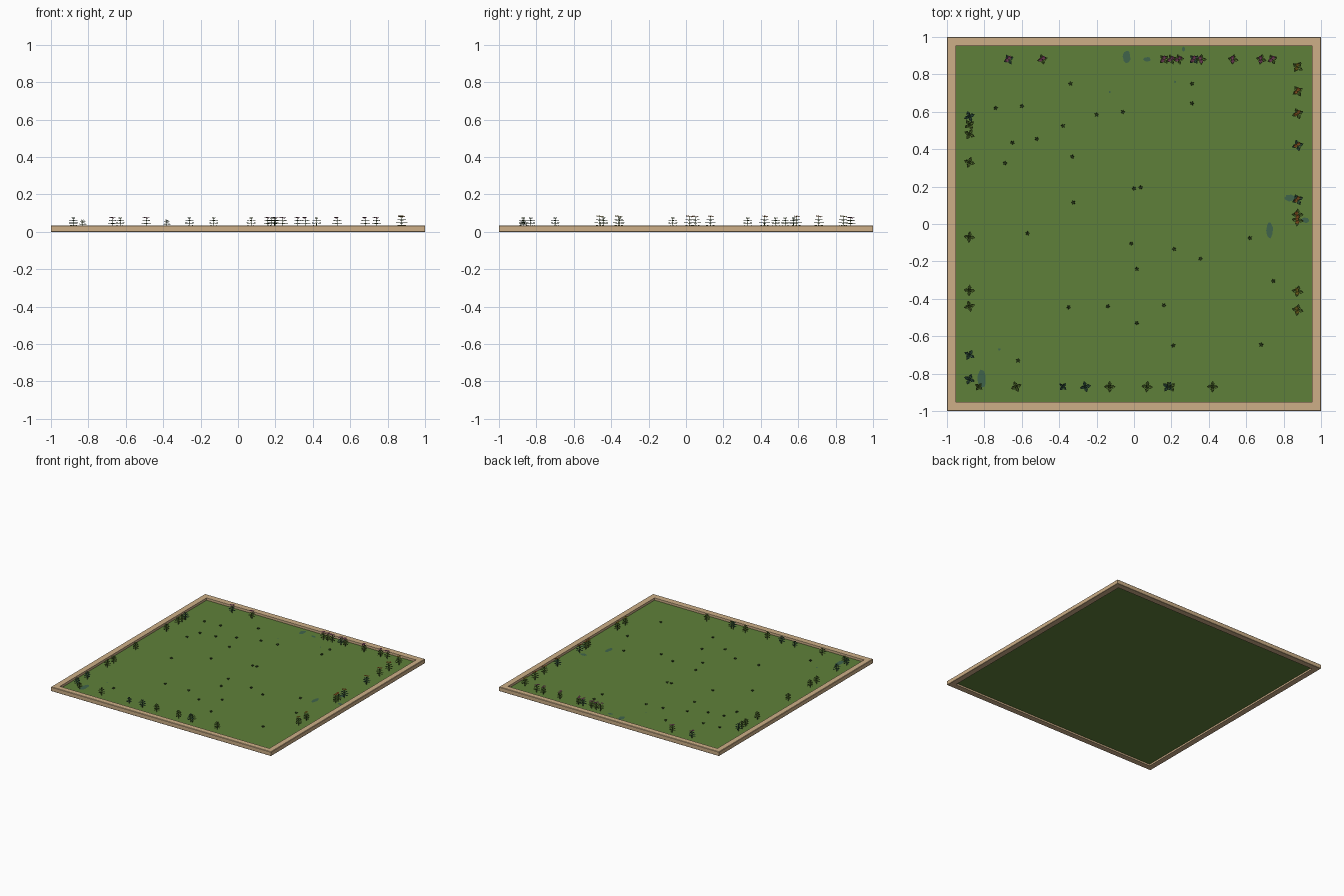
import bpy, bmesh, math, random
from mathutils import Vector

if "Cube" in bpy.data.objects:
    bpy.data.objects.remove(bpy.data.objects["Cube"])

random.seed(4)
LAWN_Z = 0.014


def lin(c):
    c /= 255
    return c / 12.92 if c <= 0.04045 else ((c + 0.055) / 1.055) ** 2.4


def mat(name, r, g, b):
    m = bpy.data.materials.new(name)
    m.diffuse_color = (lin(r), lin(g), lin(b), 1)
    m.use_nodes = True
    m.node_tree.nodes["Principled BSDF"].inputs["Base Color"].default_value = m.diffuse_color
    return m


WOOD = mat("pale wood", 205, 175, 135)
LAWN = mat("lawn green", 95, 128, 58)
MATS = [mat("leaf green", 88, 118, 48), mat("blue green leaf", 58, 95, 72),
        mat("stem green", 62, 88, 42), mat("pink petal", 205, 115, 160),
        mat("orange petal", 225, 140, 60), mat("yellow petal", 195, 170, 55),
        mat("moss", 64, 100, 75)]
LEAF, BLUE, STEM, PINK, ORANGE, YELLOW, MOSS = range(7)


def finish(name, bm, mats):
    me = bpy.data.meshes.new(name)
    bm.to_mesh(me)
    bm.free()
    for m in mats:
        me.materials.append(m)
    ob = bpy.data.objects.new(name, me)
    bpy.context.collection.objects.link(ob)
    return ob


def face(bm, pts, m):
    bm.faces.new([bm.verts.new(p) for p in pts]).material_index = m


# wooden border: rectangular profile swept round a square
bm = bmesh.new()
profile = [(1, 0.002), (0.998, 0), (0.952, 0), (0.952, 0.033),
           (0.955, 0.035), (0.997, 0.035), (1, 0.032)]
rings = [[bm.verts.new((sx * r, sy * r, z)) for r, z in profile]
         for sx, sy in ((-1, -1), (1, -1), (1, 1), (-1, 1))]
n = len(profile)
for i in range(4):
    a, b = rings[i], rings[(i + 1) % 4]
    for j in range(n):
        k = (j + 1) % n
        bm.faces.new((a[j], b[j], b[k], a[k]))
bmesh.ops.recalc_face_normals(bm, faces=bm.faces)
finish("wooden_border", bm, [WOOD])

# lawn sheet
bm = bmesh.new()
face(bm, [(x * 0.953, y * 0.953, LAWN_Z) for x, y in ((-1, -1), (1, -1), (1, 1), (-1, 1))], 0)
finish("lawn", bm, [LAWN])


def leaf_ring(bm, x, y, z, r, width, rise, count, turn, m):
    """Folded diamond leaves around a point."""
    for i in range(count):
        a = turn + 2 * math.pi * i / count
        d = Vector((math.cos(a), math.sin(a), 0))
        s = Vector((-d.y, d.x, 0)) * width / 2
        o = Vector((x, y, z))
        up = Vector((0, 0, 1))
        tip = o + d * r + up * rise
        mid = o + d * r * 0.6
        left, right = mid + s + up * (rise + 0.003), mid - s + up * (rise + 0.003)
        face(bm, [o, right, tip], m)
        face(bm, [o, tip, left], m)


def plant(bm, x, y, size, leaf, flower=None):
    t = random.uniform(0, math.pi / 2)
    h = 0.062 * size
    q = 0.0022
    ring = [(q, -q), (q, q), (-q, q), (-q, -q)]
    for i in range(4):
        (ax, ay), (bx, by) = ring[i], ring[(i + 1) % 4]
        face(bm, [(x + ax, y + ay, LAWN_Z), (x + bx, y + by, LAWN_Z),
                  (x + bx * .5, y + by * .5, LAWN_Z + h), (x + ax * .5, y + ay * .5, LAWN_Z + h)], STEM)
    for k, (f, r) in enumerate(((0.25, 0.028), (0.48, 0.031), (0.72, 0.024))):
        leaf_ring(bm, x, y, LAWN_Z + h * f, r * size, 0.018 * size, 0.003, 4,
                  t + 0.12 * k, leaf)
    if flower is None:
        leaf_ring(bm, x, y, LAWN_Z + h * 0.9, 0.012 * size, 0.009, 0.004, 4, t + 0.8, leaf)
    else:
        for i in range(2):
            a = t + 0.8 + i * 2.4
            leaf_ring(bm, x + 0.010 * math.cos(a), y + 0.010 * math.sin(a),
                      LAWN_Z + h * (0.98 + 0.05 * i), 0.012, 0.010, 0.003, 5, a, flower)


# flower and shrub rows along the four sides
bm = bmesh.new()
for i, x in enumerate((-.67, -.49, .16, .20, .24, .32, .36, .53, .68, .74)):
    plant(bm, x, 0.88, 0.95, BLUE if i in (0, 5) else LEAF, PINK)
finish("back_pink_flowers", bm, MATS)

bm = bmesh.new()
for i, y in enumerate((.84, .71, .59, .42, .13, .05, .02, -.36, -.46)):
    plant(bm, 0.875, y, 1.05, BLUE if i in (3, 4) else LEAF,
          YELLOW if i in (0, 7, 8) else ORANGE)
finish("right_orange_flowers", bm, MATS)

bm = bmesh.new()
for i, y in enumerate((.575, .53, .48, .33, -.07, -.355, -.44, -.70, -.83)):
    plant(bm, -0.88, y, 1.0, BLUE if i in (0, 7, 8) else LEAF)
finish("left_shrubs", bm, MATS)

bm = bmesh.new()
for i, x in enumerate((-.83, -.63, -.38, -.26, -.13, .07, .18, .195, .42)):
    plant(bm, x, -0.87, 0.8 if i in (0, 2) else 1.0, BLUE if i in (2, 3, 6) else LEAF)
finish("front_shrubs", bm, MATS)

# small grass tufts scattered over the lawn
bm = bmesh.new()
tufts = [(-.34, .75), (-.74, .62), (-.60, .63), (-.20, .585), (-.06, .60), (.31, .75),
         (.31, .645), (-.38, .525), (-.65, .435), (-.52, .455), (-.33, .36), (-.69, .325),
         (-.325, .115), (0, .19), (.035, .195), (-.57, -.05), (-.015, -.105), (.015, -.24),
         (.215, -.135), (.355, -.185), (.62, -.075), (.745, -.305), (-.35, -.445),
         (-.14, -.44), (.16, -.435), (.015, -.53), (.21, -.65), (.68, -.645), (-.62, -.73)]
for x, y in tufts:
    leaf_ring(bm, x, y, LAWN_Z, 0.012, 0.006, 0.010, 5, random.uniform(0, 3), STEM)
finish("grass_tufts", bm, MATS)

# flat moss patches
bm = bmesh.new()
for x, y, rx, ry in ((-.04, .895, .022, .032), (.07, .88, .02, .012), (.265, .935, .009, .014),
                     (.835, .14, .03, .018), (.725, -.035, .02, .042), (.915, .02, .02, .014),
                     (-.815, -.83, .022, .05), (.22, .76, .006, .006),
                     (-.13, .705, .005, .006), (-.72, -.67, .007, .006)):
    pts = []
    for i in range(14):
        a = 2 * math.pi * i / 14
        f = random.uniform(0.85, 1.1)
        pts.append((x + rx * f * math.cos(a), y + ry * f * math.sin(a), LAWN_Z + 0.002))
    face(bm, pts, MOSS)
finish("moss_patches", bm, MATS)
